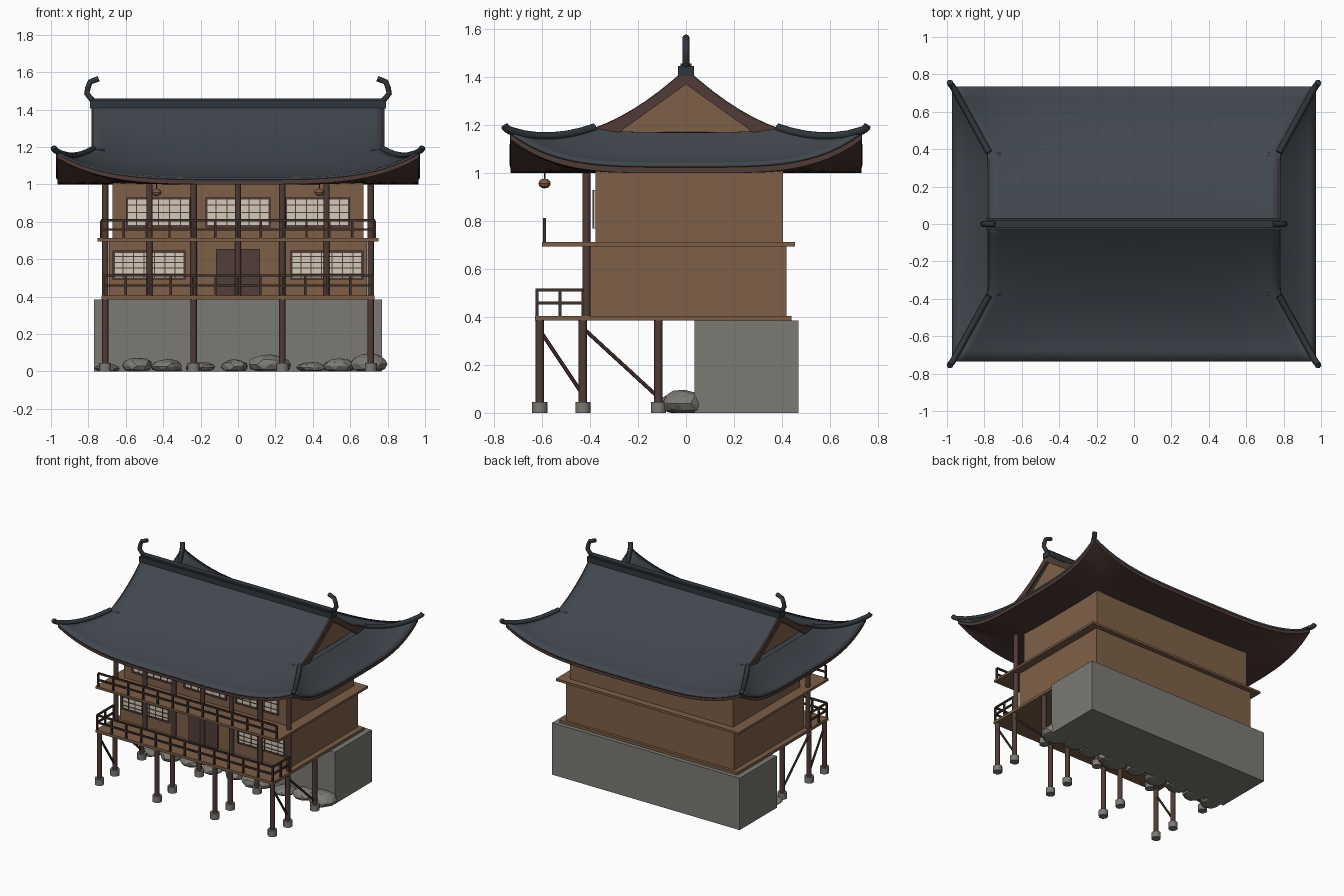
import bpy, bmesh, math, random
from mathutils import Matrix, Vector

random.seed(4)
cube = bpy.data.objects.get("Cube")
if cube:
    bpy.data.objects.remove(cube, do_unlink=True)


def material(name, r, g, b):
    m = bpy.data.materials.new(name)
    m.use_nodes = True
    m.diffuse_color = (r, g, b, 1)
    m.node_tree.nodes["Principled BSDF"].inputs["Base Color"].default_value = (r, g, b, 1)
    return m


SLATE = material("slate tile", .052, .062, .075)
RIDGE = material("dark ridge tile", .03, .037, .043)
WALL = material("wall wood", .21, .118, .066)
DECK = material("deck wood", .2, .11, .06)
POST = material("post wood", .08, .044, .037)
RAIL = material("rail wood", .05, .028, .023)
DOOR = material("door wood", .085, .048, .04)
PAPER = material("window paper", .66, .6, .48)
STONE = material("stone", .2, .195, .175)
LAMP = material("lantern", .2, .1, .055)


def finish(name, bm, mat, smooth=False, thick=0):
    bmesh.ops.remove_doubles(bm, verts=bm.verts, dist=.0001)
    bmesh.ops.recalc_face_normals(bm, faces=bm.faces)
    me = bpy.data.meshes.new(name)
    bm.to_mesh(me)
    bm.free()
    ob = bpy.data.objects.new(name, me)
    bpy.context.collection.objects.link(ob)
    me.materials.append(mat)
    if thick:
        mod = ob.modifiers.new("thickness", "SOLIDIFY")
        mod.thickness, mod.offset = thick, 0
    if smooth:
        bpy.ops.object.select_all(action="DESELECT")
        ob.select_set(True)
        bpy.context.view_layer.objects.active = ob
        bpy.ops.object.shade_smooth_by_angle(angle=math.radians(35))
    return ob


def boxes(name, mat, spans):
    """Each span is (x0, x1, y0, y1, z0, z1)."""
    bm = bmesh.new()
    for x0, x1, y0, y1, z0, z1 in spans:
        m = Matrix.Translation(((x0 + x1) / 2, (y0 + y1) / 2, (z0 + z1) / 2))
        bmesh.ops.create_cube(bm, size=1, matrix=m @ Matrix.Diagonal((x1 - x0, y1 - y0, z1 - z0, 1)))
    return finish(name, bm, mat)


def rods(name, mat, rod_list, sides=12):
    """Each rod is (start, end, radius)."""
    bm = bmesh.new()
    for a, b, r in rod_list:
        a, b = Vector(a), Vector(b)
        turn = (b - a).to_track_quat("Z", "Y").to_matrix().to_4x4()
        bmesh.ops.create_cone(bm, cap_ends=True, segments=sides, radius1=r, radius2=r,
                              depth=(b - a).length, matrix=Matrix.Translation((a + b) / 2) @ turn)
    return finish(name, bm, mat, smooth=True)


def sheet(bm, rows):
    grid = [[bm.verts.new(p) for p in row] for row in rows]
    for r, s in zip(grid, grid[1:]):
        for i in range(len(r) - 1):
            bm.faces.new((r[i], r[i + 1], s[i + 1], s[i]))


def tube(name, mat, points, radius):
    cu = bpy.data.curves.new(name, "CURVE")
    cu.dimensions, cu.bevel_depth, cu.bevel_resolution, cu.use_fill_caps = "3D", radius, 2, True
    sp = cu.splines.new("POLY")
    sp.points.add(len(points) - 1)
    for p, co in zip(sp.points, points):
        p.co = (*co, 1)
    cu.materials.append(mat)
    ob = bpy.data.objects.new(name, cu)
    bpy.context.collection.objects.link(ob)
    bpy.ops.object.select_all(action="DESELECT")
    ob.select_set(True)
    bpy.context.view_layer.objects.active = ob
    bpy.ops.object.convert(target="MESH")


# Base, storeys and decks
boxes("stone_base", STONE, [(-.77, .77, .035, .47, 0, .385)])
boxes("lower_storey", WALL, [(-.69, .69, -.4, .42, .4, .7)])
boxes("upper_storey", WALL, [(-.67, .67, -.378, .404, .7, 1.04)])
boxes("lower_deck", DECK, [(-.73, .73, -.63, .44, .385, .405)])
boxes("upper_deck", DECK, [(-.75, .75, -.6, .455, .695, .712)])

# Posts, footings and braces
COLS = (-.71, -.237, .237, .71)
LINES = (-.61, -.43, -.115)
rods("stilt_posts", POST, [((x, y, .02), (x, y, .39), .0175) for x in COLS for y in LINES])
rods("post_footings", STONE, [((x, y, 0), (x, y, .045), .032) for x in COLS for y in LINES])
rods("storey_posts", POST, [((i * .2367, -.415, .4), (i * .2367, -.415, 1.0), .017) for i in range(-3, 4)])
rods("braces", POST, [rod for x in (-.71, .71) for rod in (
    ((x, -.61, .345), (x, -.43, .075), .008), ((x, -.42, .345), (x, -.115, .065), .008))], 8)


# Railings
def railing(name, half, y, z, height, returns=None):
    t = .006
    tops = (z + height * .5, z + height)
    spans = [(-half, half, y - t, y + t, h - t, h + t) for h in tops]
    n = 12
    for i in range(n + 1):
        x = -half + 2 * half * i / n
        spans.append((x - t, x + t, y - t, y + t, z, z + height))
    if returns is not None:
        for x in (-half, half):
            spans += [(x - t, x + t, y, returns, h - t, h + t) for h in tops]
            spans += [(x - t, x + t, p - t, p + t, z, z + height) for p in ((y + returns) / 2, returns)]
    boxes(name, RAIL, spans)


railing("lower_railing", .72, -.622, .405, .108, -.43)
railing("upper_railing", .733, -.59, .71, .098)


# Lattice windows and door
def window(name, x0, x1, z0, z1, wall_y, cols, rows):
    boxes(name + "_paper", PAPER, [(x0, x1, wall_y - .006, wall_y, z0, z1)])
    f, b, y0 = .012, .0028, wall_y - .012
    spans = [(x0, x1, y0, wall_y, z, z + f) for z in (z0, z1 - f)]
    spans += [(x, x + f, y0, wall_y, z0, z1) for x in (x0, x1 - f)]
    for i in range(1, cols):
        x = x0 + (x1 - x0) * i / cols
        spans.append((x - b, x + b, y0 + .003, wall_y, z0, z1))
    for i in range(1, rows):
        z = z0 + (z1 - z0) * i / rows
        spans.append((x0, x1, y0 + .003, wall_y, z - b, z + b))
    boxes(name + "_frame", DOOR, spans)


for side, x in (("right", -.475), ("left", .475)):
    window("lower_window_" + side, x - .195, x + .195, .49, .645, -.4, 7, 5)
for side, x in (("right", -.425), ("middle", 0), ("left", .425)):
    window("upper_window_" + side, x - .175, x + .175, .77, .93, -.378, 6, 4)
boxes("door", DOOR, [(s * .06 - .058, s * .06 + .058, -.409, -.4, .405, .655) for s in (-1, 1)])

# Roof shape: concave slopes with lifted corners
HX, HY, GX, BREAK = .97, .735, .775, .52
EAVE, LIFT = 1.03, .14


def half_width(v):
    return GX + (HX - GX) * max(0, v - BREAK) / (1 - BREAK)


def slope(v):
    return EAVE + .4 * (1 - v) ** 1.7


def hip(v):
    return slope(v) + LIFT * v * v


ACROSS = [i / 16 for i in range(-16, 17)]
V = [BREAK * i / 7 for i in range(7)] + [BREAK + (1 - BREAK) * i / 6 for i in range(7)]

bm = bmesh.new()
for s in (-1, 1):
    sheet(bm, [[(a * half_width(v), s * HY * v, slope(v) + LIFT * v * v * a ** 4) for a in ACROSS] for v in V])
finish("main_roof", bm, SLATE, True, .012)

bm = bmesh.new()
for s in (-1, 1):
    rows = []
    for u in [0] + [i / 6 for i in range(7)]:
        v = BREAK + (1 - BREAK) * u
        mid = EAVE + .135 * (1 - u) ** 1.4
        x = half_width(v) if rows else GX - .06
        rows.append([(s * x, a * HY * v, mid + (hip(v) - mid) * a ** 4) for a in ACROSS])
    sheet(bm, rows)
finish("side_roofs", bm, SLATE, True, .012)

# Eave fascia and soffit
bm = bmesh.new()
for s in (-1, 1):
    for along_x in (True, False):
        rows = []
        for t, drop in [(1, 0)] + [(t, .03) for t in (1, .95, .9, .82, .74, .62, .5)]:
            k = t * .995
            fade = ((t - .5) / .5) ** 2
            rows.append([(a * HX * k if along_x else s * HX * k, s * HY * k if along_x else a * HY * k,
                          EAVE - drop + LIFT * a ** 4 * fade) for a in ACROSS])
        sheet(bm, rows)
finish("eave_soffit", bm, POST, True)

# Gable panels and bargeboards
bm = bmesh.new()
boards = bmesh.new()
for s in (-1, 1):
    for d in (-1, 1):
        upper = V[:8]
        sheet(bm, [[(s * .735, d * HY * v, 1.14), (s * .735, d * HY * v, slope(v) - .004)] for v in upper])
        sheet(boards, [[(s * .777, d * HY * v, hip(v) + .004),
                        (s * .777, d * .28 * v / BREAK, 1.37 - .2 * v / BREAK)] for v in upper])
finish("gable_panels", bm, WALL)
finish("bargeboards", boards, POST, False, .014)

# Ridge, ridge horns and corner ridges
boxes("ridge", RIDGE, [(-.79, .79, -.033, .033, 1.405, 1.447), (-.78, .78, -.022, .022, 1.447, 1.458)])
for sx, side in ((-1, "right"), (1, "left")):
    horn = [(.775, 1.445), (.808, 1.485), (.803, 1.515), (.79, 1.548), (.745, 1.565)]
    tube("ridge_horn_" + side, RIDGE, [(sx * x, 0, z) for x, z in horn], .015)
    for sy, end in ((-1, "front"), (1, "back")):
        path = [(sx * half_width(v), sy * HY * v, hip(v) + .008) for v in V[7:]]
        path += [(sx * .982, sy * .75, 1.187), (sx * .986, sy * .757, 1.198)]
        tube("corner_ridge_" + end + "_" + side, RIDGE, path, .017)

# Hanging lanterns
bm = bmesh.new()
for x in (-.435, .435):
    m = Matrix.Translation((x, -.59, .957)) @ Matrix.Diagonal((1, 1, .8, 1))
    bmesh.ops.create_uvsphere(bm, u_segments=12, v_segments=6, radius=.026, matrix=m)
finish("lanterns", bm, LAMP)
rods("lantern_cords", RAIL, [((x, -.59, .97), (x, -.59, 1.02), .003) for x in (-.435, .435)], 6)

# Rocks along the foot of the base
bm = bmesh.new()
for x, w, h in ((-.7, .07, .04), (-.54, .085, .075), (-.38, .09, .065), (-.2, .08, .05), (-.02, .075, .065),
                (.17, .12, .09), (.39, .08, .05), (.54, .09, .07), (.7, .105, .1)):
    made = bmesh.ops.create_icosphere(bm, subdivisions=2, radius=1)["verts"]
    y = random.uniform(-.02, .02)
    for p in made:
        c = p.co * random.uniform(.9, 1.04)
        p.co = (x + c.x * w, y + c.y * (.05 + w * .4), max(0, h * (.4 + .6 * c.z)))
finish("rocks", bm, STONE)
